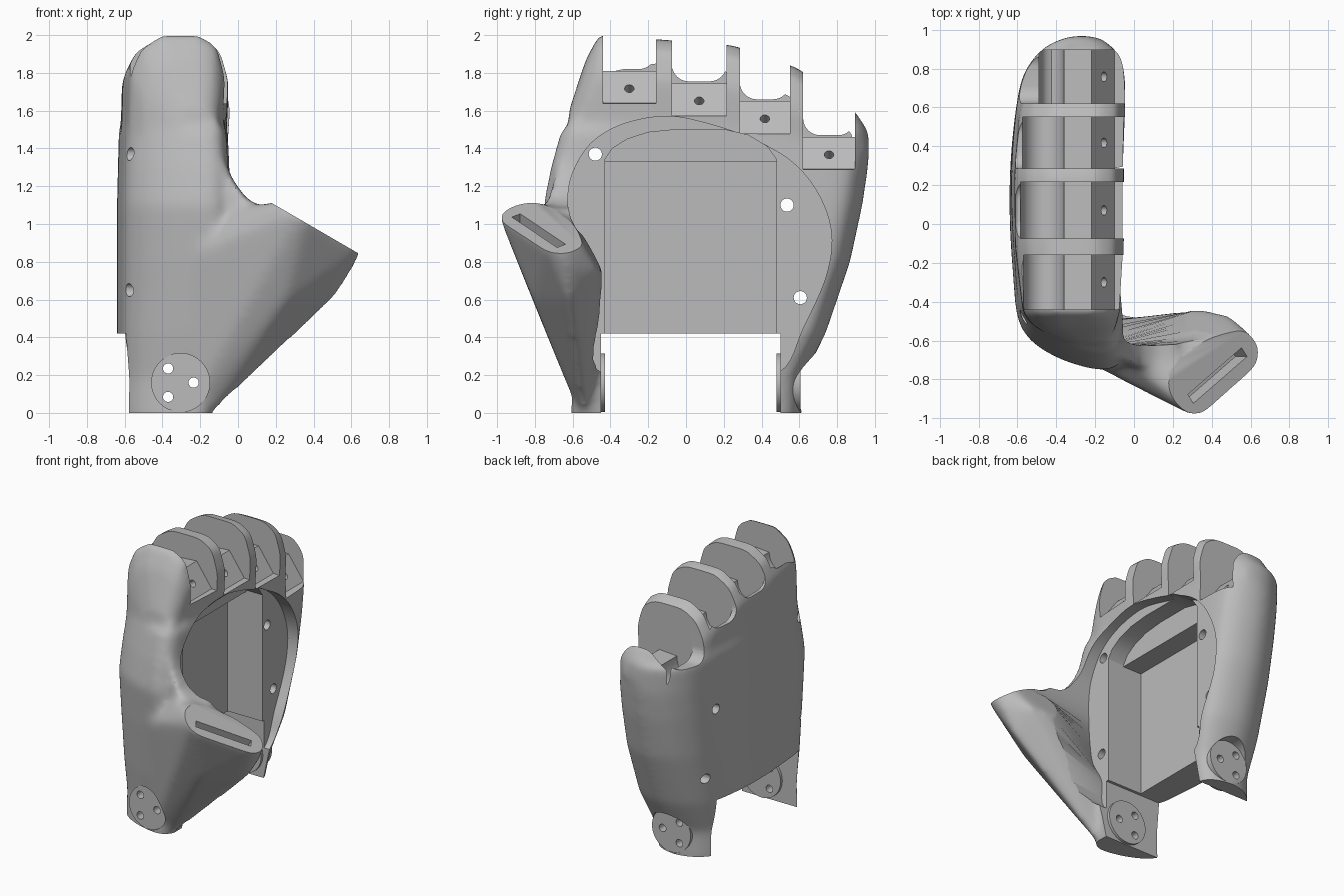
import bpy, bmesh, math
from mathutils import Vector, Matrix

if "Cube" in bpy.data.objects:
    bpy.data.objects.remove(bpy.data.objects["Cube"], do_unlink=True)

grey = bpy.data.materials.new("plain grey")
grey.use_nodes = True
grey.diffuse_color = (0.5, 0.5, 0.5, 1)
grey.node_tree.nodes["Principled BSDF"].inputs["Base Color"].default_value = (0.5, 0.5, 0.5, 1)


def make(name, bm):
    bmesh.ops.recalc_face_normals(bm, faces=bm.faces)
    mesh = bpy.data.meshes.new(name)
    bm.to_mesh(mesh)
    bm.free()
    ob = bpy.data.objects.new(name, mesh)
    bpy.context.collection.objects.link(ob)
    return ob


def loft(name, rings):
    bm = bmesh.new()
    vs = [[bm.verts.new(p) for p in r] for r in rings]
    n = len(vs[0])
    for a, b in zip(vs, vs[1:]):
        for i in range(n):
            bm.faces.new((a[i], a[(i + 1) % n], b[(i + 1) % n], b[i]))
    bm.faces.new(vs[0])
    bm.faces.new(vs[-1])
    return make(name, bm)


def prism(name, pts, axis, lo, hi):
    """Extrude a 2D outline along x (points y,z) or y (points x,z)."""
    place = (lambda p, t: (t, *p)) if axis == "x" else (lambda p, t: (p[0], t, p[1]))
    return loft(name, [[place(p, t) for p in pts] for t in (lo, hi)])


def box(name, lo, hi):
    return prism(name, [(lo[1], lo[2]), (hi[1], lo[2]), (hi[1], hi[2]), (lo[1], hi[2])],
                 "x", lo[0], hi[0])


def circle(cx, cz, r, n=32):
    return [(cx + r * math.cos(math.tau * i / n), cz + r * math.sin(math.tau * i / n))
            for i in range(n)]


def smooth_outline(pts, steps=6):
    """Closed Catmull-Rom curve through the points."""
    p = [Vector(q) for q in pts]
    n, out = len(p), []
    for i in range(n):
        a, b, c, d = p[i - 1], p[i], p[(i + 1) % n], p[(i + 2) % n]
        for k in range(steps):
            t = k / steps
            out.append(0.5 * (2 * b + (c - a) * t + (2 * a - 5 * b + 4 * c - d) * t * t
                              + (3 * b - a - 3 * c + d) * t ** 3))
    return out


def apply_modifiers(ob):
    mesh = bpy.data.meshes.new_from_object(ob.evaluated_get(bpy.context.evaluated_depsgraph_get()))
    ob.modifiers.clear()
    ob.data = mesh


def combine(ob, other, op):
    mod = ob.modifiers.new(op, "BOOLEAN")
    mod.operation, mod.solver, mod.object = op, "MANIFOLD", other
    apply_modifiers(ob)
    bpy.data.objects.remove(other, do_unlink=True)


# Main palm mass: one section outline (depth, side) scaled at each height
outline = smooth_outline([(0, 0.15), (0.07, 0.66), (0.2, 0.86), (0.38, 0.96), (0.62, 1),
                          (0.9, 0.93), (1, 0.75), (1, 0), (1, -0.75), (0.95, -0.95),
                          (0.78, -1), (0.37, -0.91), (0.1, -0.74), (0.03, -0.42)], 5)
# (z, y front, y rear, x back, x palm)
sections = [(-0.06, -0.61, 0.61, -0.63, -0.15), (0.18, -0.61, 0.62, -0.63, -0.1),
            (0.42, -0.66, 0.74, -0.64, -0.06), (0.8, -0.72, 0.87, -0.64, -0.045),
            (1.1, -0.755, 0.935, -0.64, -0.045), (1.3, -0.715, 0.965, -0.635, -0.05),
            (1.5, -0.66, 0.97, -0.63, -0.06)]
palm = loft("palm_shell", [[(x0 + (x1 - x0) * u, (y0 + y1) / 2 + (y1 - y0) / 2 * v, z)
                            for u, v in outline] for z, y0, y1, x0, x1 in sections])

# Knuckle ridge: D outlines swept across the hand (y, top z, x back, x palm)
ridge = [(-0.62, 1.6, -0.36, -0.12), (-0.53, 1.87, -0.52, -0.09), (-0.46, 2.0, -0.58, -0.07),
         (-0.12, 1.975, -0.62, -0.05), (0.25, 1.945, -0.625, -0.05), (0.58, 1.83, -0.6, -0.04),
         (0.75, 1.72, -0.55, -0.05), (0.9, 1.59, -0.45, -0.1), (0.95, 1.51, -0.37, -0.15),
         (0.97, 1.42, -0.32, -0.2)]
rings = []
for y, zt, x0, x1 in ridge:
    w = x1 - x0
    d = [(x0, 1.36), (x0 + 0.01, max(1.38, zt - 0.2)), (x0 + 0.13 * w, zt - 0.07),
         (x0 + 0.33 * w, zt), (x0 + 0.75 * w, zt), (x0 + 0.92 * w, zt - 0.06),
         (x1, max(1.38, zt - 0.22)), (x1 - 0.02, 1.36)]
    rings.append([(p[0], y, p[1]) for p in d])
combine(palm, loft("knuckle_ridge", rings), "UNION")

# Thumb mount: hull from the wrist to an oblong end face
normal = Vector((0.5, 0, 0.86)).normalized()
along = Vector((0.31, 0.27, -0.18)).normalized()
across = normal.cross(along).normalized()
along = across.cross(normal)
end = Vector((0.43, -0.78, 0.965))
hull = [(0.5, -0.47, 0.76), (0.36, -0.44, 0.74), (0.2, -0.44, 0.6), (-0.1, -0.45, 0.25),
        (-0.15, -0.45, 0.8), (0, -0.6, 1.08), (0, -0.74, 1.08), (0.61, -0.62, 0.76),
        (0.51, -0.62, 0.6), (0.29, -0.58, 0.4), (-0.01, -0.54, 0.16), (-0.18, -0.53, -0.05),
        (0.25, -0.81, 0.6), (0.05, -0.7, 0.36), (0.1, -0.87, 0.85), (-0.3, -0.55, -0.05),
        (-0.35, -0.66, 0.8)]
bm = bmesh.new()
for p in hull:
    bm.verts.new(p)
for x, y in circle(0, 0, 0.105, 24):
    rim = end + along * (x + math.copysign(0.17, x)) + across * y
    bm.verts.new(rim)
    bm.verts.new(rim + normal * 0.05)
bmesh.ops.convex_hull(bm, input=bm.verts)
bmesh.ops.delete(bm, geom=[v for v in bm.verts if not v.link_faces], context="VERTS")
combine(palm, make("thumb_mount", bm), "UNION")

# Curved web between the thumb and the first finger wall
web = [(-0.25, 1.55), (-0.1, 1.55), (-0.085, 1.37), (-0.03, 1.24), (0.04, 1.14), (0.12, 1.09),
       (0.23, 1.08), (0.1, 0.8), (-0.25, 0.8)]
combine(palm, loft("thumb_web", [[(x, -0.755 + 0.3 * abs(z - 1.1), z) for x, z in web],
                                 [(x, -0.56, z) for x, z in web]]), "UNION")

# Blend the masses into one soft skin
mod = palm.modifiers.new("skin", "REMESH")
mod.mode, mod.voxel_size = "VOXEL", 0.018
mod = palm.modifiers.new("blend", "SMOOTH")
mod.factor, mod.iterations = 0.5, 30
apply_modifiers(palm)


def cut(cutter):
    combine(palm, cutter, "DIFFERENCE")


# Flat base, wrist gap and device pocket
cut(box("base_trim", (-2, -2, -1), (2, 2, 0)))
cut(box("wrist_gap", (-2, -0.45, -1), (2, 0.5, 0.42)))
cut(box("pocket", (-0.42, -0.43, 0.3), (1, 0.48, 1.33)))
arch = [(-0.43, 1.2), (-0.43, 1.34), (-0.39, 1.4), (-0.31, 1.45), (-0.2, 1.485), (-0.05, 1.5),
        (0.2, 1.5), (0.33, 1.47), (0.43, 1.41), (0.48, 1.34), (0.48, 1.2)]
cut(prism("pocket_arch", arch, "x", -0.27, 1))

# Shallow rounded opening on the palm side, wider at the rim than under the thumb
thumb_side = [(-0.44, 0.2), (-0.45, 0.55), (-0.45, 0.78), (-0.5, 0.89), (-0.59, 0.99),
              (-0.62, 1.12)]
rim_side = [(-0.43, 0.2), (-0.5, 0.45), (-0.59, 0.62), (-0.62, 0.8), (-0.63, 0.97),
            (-0.63, 1.12)]
rest = [(-0.6, 1.27), (-0.5, 1.43), (-0.33, 1.53), (-0.1, 1.57), (0.12, 1.53), (0.35, 1.45),
        (0.56, 1.33), (0.7, 1.16), (0.77, 0.95), (0.74, 0.72), (0.62, 0.45), (0.5, 0.22),
        (0.2, 0.15)]
cut(loft("palm_opening", [[(x, *p) for p in smooth_outline(side + rest)]
                          for x, side in ((-0.14, rim_side), (0.3, thumb_side),
                                          (1.2, thumb_side))]))

# Finger slots: rounded saddle in the shell, trough, bar and sloped seat with a hole
for y0, y1, s, back in [(-0.44, -0.16, 1.82, -0.57), (-0.075, 0.215, 1.755, -0.585),
                        (0.285, 0.55, 1.66, -0.575), (0.62, 0.895, 1.47, -0.49)]:
    r = 0.09
    arc = [math.pi / 2 * k / 8 for k in range(9)]
    saddle = [(y0 + r - r * math.cos(a), s + r - r * math.sin(a)) for a in arc]
    saddle += [(y1 - r + r * math.sin(a), s + r - r * math.cos(a)) for a in arc]
    cut(prism("saddle", saddle + [(y1, s + 0.7), (y0, s + 0.7)], "x", -1, back + 0.02))
    mid, half = (back - 0.36) / 2, (-0.36 - back) / 2
    trough = [(mid - half * math.cos(2 * a), s - 0.02 - 0.12 * math.sin(2 * a)) for a in arc]
    seat = [(back, s + 0.7)] + trough + [(-0.22, s - 0.01), (-0.1, s - 0.18), (0.3, s - 0.2),
                                        (0.3, s + 0.7)]
    cut(prism("finger_slot", seat, "y", y0, y1))
    bm = bmesh.new()
    tilt = Vector((0.17, 0, 0.12)).to_track_quat("Z", "Y").to_matrix().to_4x4()
    bmesh.ops.create_cone(bm, cap_ends=True, segments=20, radius1=0.025, radius2=0.025, depth=0.16,
                          matrix=Matrix.Translation((-0.15, (y0 + y1) / 2, s - 0.1)) @ tilt)
    cut(make("tendon_hole", bm))

# Screw holes through the rim
for y, z in [(-0.48, 1.37), (-0.5, 0.65), (0.535, 1.1), (0.605, 0.61)]:
    cut(prism("rim_hole", circle(y, z, 0.035, 20), "x", -1, -0.1))

# Thumb end face and its narrow slot
frame = Matrix((along, across, normal)).transposed().to_4x4()
frame.translation = end
for lo, hi in [((-0.42, -0.26, 0), (0.42, 0.26, 0.3)), ((-0.2, -0.028, -0.12), (0.2, 0.028, 0.1))]:
    tool = box("thumb_tool", lo, hi)
    tool.data.transform(frame)
    cut(tool)

# Wrist hinge discs with three through holes
disc = circle(-0.305, 0.16, 0.155, 48)
for seat, lo, hi in [((-1, -0.59), -0.595, -0.43), ((0.6, 1), 0.48, 0.605)]:
    cut(prism("disc_seat", disc, "y", *seat))
    combine(palm, prism("hinge_disc", disc, "y", lo, hi), "UNION")
for x, z in [(-0.37, 0.235), (-0.235, 0.16), (-0.37, 0.085)]:
    cut(prism("hinge_hole", circle(x, z, 0.027, 20), "y", -1, 1))

# Finish
palm.data.materials.clear()
palm.data.materials.append(grey)
for poly in palm.data.polygons:
    poly.material_index = 0
bpy.ops.object.select_all(action="DESELECT")
palm.select_set(True)
bpy.context.view_layer.objects.active = palm
bpy.ops.object.shade_smooth_by_angle(angle=math.radians(32))
